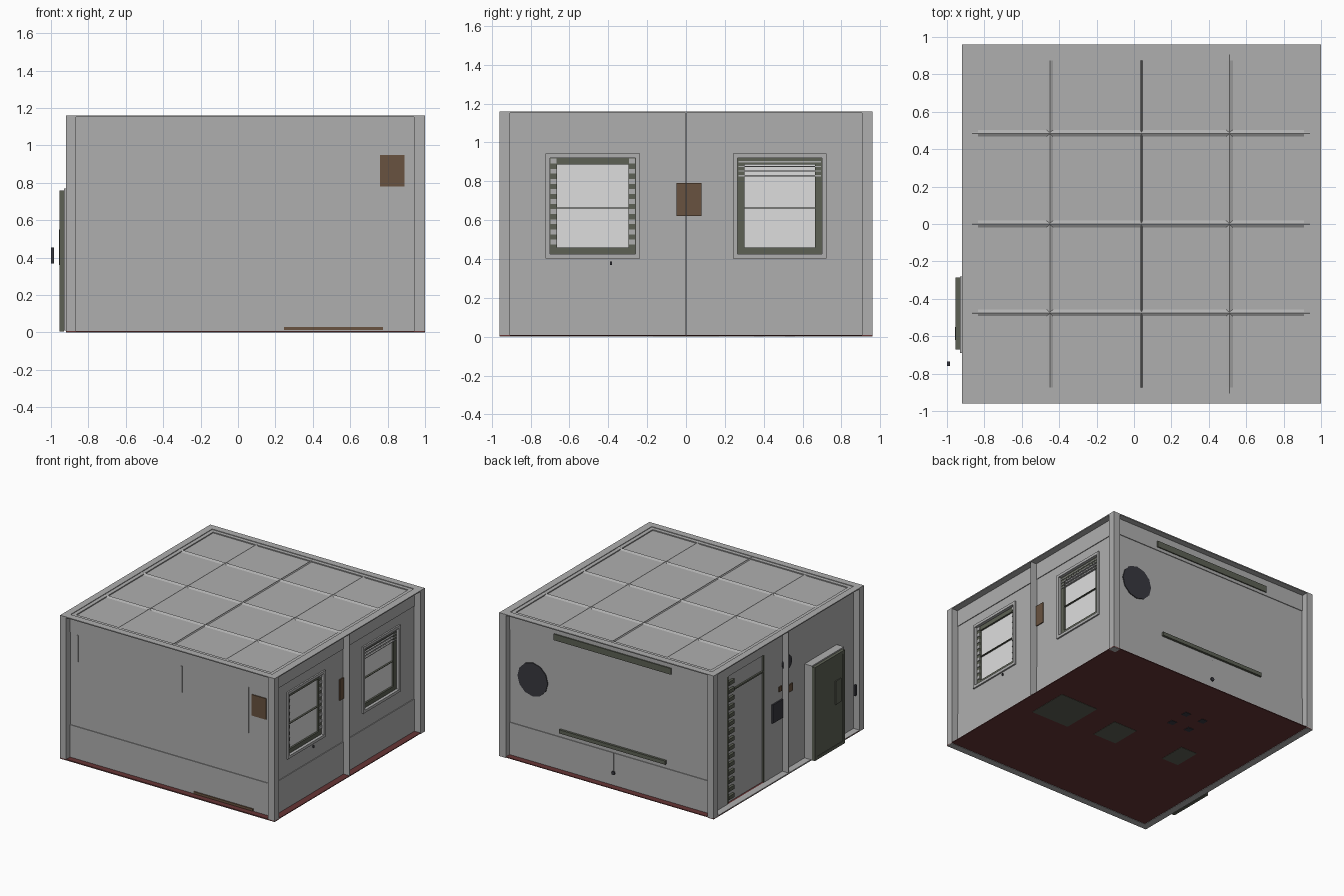
import bpy, bmesh, math
from mathutils import Matrix, Vector

if "Cube" in bpy.data.objects:
    bpy.data.objects.remove(bpy.data.objects["Cube"])


def material(name, r, g, b):
    m = bpy.data.materials.new(name)
    m.diffuse_color = (r, g, b, 1)
    m.use_nodes = True
    m.node_tree.nodes["Principled BSDF"].inputs["Base Color"].default_value = m.diffuse_color
    return m


GREY = material("wall grey", 0.43, 0.43, 0.43)
PANE = material("pale pane", 0.73, 0.73, 0.73)
BROWN = material("brown", 0.14, 0.085, 0.05)
OLIVE = material("dark olive", 0.11, 0.12, 0.09)
RED = material("floor red", 0.13, 0.035, 0.035)
DARK = material("charcoal", 0.04, 0.04, 0.05)

X0, X1, Y0, Y1, TOP = -0.92, 1.0, -0.96, 0.96, 1.16   # outer shell
WX0, WX1, WY0, WY1 = -0.865, 0.94, -0.905, 0.905      # wall faces
T = 0.03                                              # wall thickness


def finish(name, bm, mat):
    me = bpy.data.meshes.new(name)
    bmesh.ops.recalc_face_normals(bm, faces=bm.faces)
    bm.to_mesh(me)
    bm.free()
    me.materials.append(mat)
    ob = bpy.data.objects.new(name, me)
    bpy.context.collection.objects.link(ob)
    return ob


def boxes(name, items, mat):
    """One object from boxes given as (x0, x1, y0, y1, z0, z1)."""
    bm = bmesh.new()
    for a, b, c, d, e, f in items:
        m = Matrix.Translation(((a + b) / 2, (c + d) / 2, (e + f) / 2))
        m = m @ Matrix.Diagonal((b - a, d - c, f - e, 1))
        bmesh.ops.create_cube(bm, size=1, matrix=m)
    return finish(name, bm, mat)


def ridge(name, p, q, half, height, mat):
    """Low triangular strip from p to q."""
    p, q = Vector(p), Vector(q)
    side = (q - p).normalized().cross(Vector((0, 0, 1))) * half
    bm = bmesh.new()
    ends = [[bm.verts.new(e + o) for o in (-side, side, Vector((0, 0, height)))] for e in (p, q)]
    for i in range(3):
        j = (i + 1) % 3
        bm.faces.new((ends[0][i], ends[0][j], ends[1][j], ends[1][i]))
    bm.faces.new(ends[0])
    bm.faces.new(ends[1])
    return finish(name, bm, mat)


def disc(name, center, radius, depth, axis, mat, sides=12):
    bm = bmesh.new()
    rot = Matrix.Rotation(math.pi / 2, 4, axis)
    bmesh.ops.create_cone(bm, cap_ends=True, segments=sides, radius1=radius, radius2=radius,
                          depth=depth, matrix=Matrix.Translation(center) @ rot)
    return finish(name, bm, mat)


# Floor, with grey edging below the front and left sides
boxes("floor", [(X0, X1, Y0, Y1, 0.003, 0.009)], RED)
boxes("floor_edging", [(X0, X1, Y0, WY0, 0, 0.005), (X0, WX0, Y0, Y1, 0, 0.01)], GREY)
boxes("floor_plates", [(0.5, 0.84, -0.17, 0.17, 0.001, 0.005),
                       (0.07, 0.28, -0.13, 0.11, 0.001, 0.005),
                       (-0.49, -0.34, -0.08, 0.14, 0.001, 0.005)], OLIVE)
boxes("floor_feet", [(x, x + 0.05, y, y + 0.05, 0, 0.006)
                     for x in (-0.24, -0.08) for y in (0.35, 0.51)], DARK)

# Corner posts and top rim
boxes("corner_posts", [(a, b, c, d, 0, TOP - 0.005) for a, b in ((X0, WX0), (WX1, X1))
                       for c, d in ((Y0, WY0), (WY1, Y1))], GREY)
boxes("top_rim", [(X0, X1, Y0, WY0, 1.152, TOP), (X0, X1, WY1, Y1, 1.152, TOP),
                  (X0, WX0, WY0, WY1, 1.152, TOP), (WX1, X1, WY0, WY1, 1.152, TOP)], GREY)

# Thin fins where the wall halves meet
boxes("wall_fins", [(a, b, -0.002, 0.002, 0.005, TOP - 0.005)
                    for a, b in ((X0, WX0), (WX1, X1))], GREY)

# Walls: each is a plain panel, with slightly proud bands at bottom and top
LOW, HIGH, P = 0.27, 1.02, 0.006
bands = ((0.005, LOW), (HIGH, 1.155))
boxes("front_wall", [(WX0, WX1, WY0, WY0 + T, 0.005, 1.155)]
      + [(WX0, WX1, WY0 - P, WY0 + T, a, b) for a, b in bands], GREY)
boxes("back_wall", [(WX0, WX1, WY1 - T, WY1, 0.005, 1.155)]
      + [(WX0, WX1, WY1 - T, WY1 + P, a, b) for a, b in bands], GREY)

# Right wall has two window openings, left wall one tall opening
WINDOWS = ((-0.70, -0.26), (0.265, 0.70))
Z0, Z1 = 0.425, 0.92
piers = ((WY0, -0.70), (-0.26, 0.265), (0.70, WY1))
boxes("right_wall", [(WX1 - T, WX1, WY0, WY1, LOW, Z0), (WX1 - T, WX1, WY0, WY1, Z1, HIGH)]
      + [(WX1 - T, WX1, a, b, Z0, Z1) for a, b in piers]
      + [(WX1 - T, WX1 + P, WY0, WY1, a, b) for a, b in bands], GREY)
D0, D1, DTOP = 0.23, 0.71, 1.04
boxes("left_wall", [(WX0, WX0 + T, WY0, D0, 0.005, 1.155), (WX0, WX0 + T, D1, WY1, 0.005, 1.155),
                    (WX0, WX0 + T, D0, D1, DTOP, 1.155)], GREY)


def frame(name, x0, x1, y0, y1, z0, z1, w, mat):
    """Rectangular frame lying in the yz plane, w wide."""
    boxes(name, [(x0, x1, y0, y0 + w, z0, z1), (x0, x1, y1 - w, y1, z0, z1),
                 (x0, x1, y0 + w, y1 - w, z0, z0 + w), (x0, x1, y0 + w, y1 - w, z1 - w, z1)], mat)


# Windows
for i, (a, b) in enumerate(WINDOWS):
    n = "window_%d_" % (i + 1)
    frame(n + "trim", WX1 - 0.005, WX1 + 0.012, a - 0.022, b + 0.022, Z0 - 0.022, Z1 + 0.022, 0.022, GREY)
    frame(n + "frame", WX1 - 0.035, WX1 - 0.012, a, b, Z0, Z1, 0.035, OLIVE)
    boxes(n + "pane", [(WX1 - 0.034, WX1 - 0.026, a + 0.02, b - 0.02, Z0 + 0.02, Z1 - 0.02)], PANE)
    boxes(n + "sash_bar", [(WX1 - 0.03, WX1 - 0.012, a + 0.035, b - 0.035, 0.66, 0.665)], OLIVE)
# Slats: beside the first window, across the top of the second
boxes("side_slats", [(WX1 - 0.02, WX1 - 0.006, y, y + 0.03, Z0 + 0.05 + k * 0.052, Z0 + 0.075 + k * 0.052)
                     for k in range(9) for y in (-0.697, -0.293)], GREY)
boxes("top_slats", [(WX1 - 0.02, WX1 - 0.006, 0.27, 0.695, 0.825 + k * 0.024, 0.831 + k * 0.024)
                    for k in range(4)], GREY)
boxes("window_latch", [(WX1, WX1 + 0.012, -0.39, -0.38, 0.37, 0.386)], DARK)

# Tall glazed opening in the left wall
boxes("tall_pane", [(WX0 + 0.015, WX0 + 0.025, D0, D1, 0.01, DTOP)], GREY)
boxes("tall_frame", [(WX0 + 0.002, WX0 + 0.02, D1 - 0.02, D1, 0.01, DTOP),
                     (WX0 + 0.002, WX0 + 0.02, D0, D0 + 0.012, 0.01, DTOP),
                     (WX0 + 0.002, WX0 + 0.02, D0, D1 - 0.1, 0.9, 0.912)], OLIVE)
boxes("tall_hinges", [(WX0 - 0.005, WX0 + 0.02, D1 - 0.09, D1 - 0.02, 0.04 + k * 0.066, 0.07 + k * 0.066)
                      for k in range(15)], OLIVE)

# Ceiling and its ridge grid
boxes("ceiling", [(WX0, WX1, WY0, WY1, 1.135, 1.147)], GREY)
for x, w in ((-0.45, 0.018), (0.04, 0.006), (0.51, 0.018)):
    ridge("ceiling_ridge_long", (x, WY0, 1.147), (x, WY1, 1.147), w, 0.009, GREY)
for y in (-0.475, 0.0, 0.485):
    ridge("ceiling_ridge_cross", (WX0, y, 1.147), (WX1, y, 1.147), 0.018, 0.011, GREY)

# Front wall fittings
boxes("front_panel", [(0.76, 0.89, WY0 - 0.008, WY0, 0.78, 0.95)], BROWN)
boxes("front_base_strip", [(0.245, 0.775, WY0 - 0.014, WY0, 0.012, 0.03)], BROWN)
boxes("front_slots", [(x, x + 0.013, WY0 - 0.008, WY0, 0.795, 1.01) for x in (-0.805, 0.123)]
      + [(0.73, 0.733, WY0 - 0.008, WY0, 0.63, 1.0)], GREY)

# Right wall fitting
boxes("right_panel", [(WX1, WX1 + 0.008, -0.05, 0.08, 0.62, 0.79)], BROWN)

# Back wall: board rails, round clock, cord with knob
boxes("board_rails", [(-0.51, 0.54, WY1, WY1 + 0.015, 1.045, 1.095),
                      (-0.46, 0.49, WY1, WY1 + 0.018, 0.305, 0.335)], OLIVE)
disc("back_clock", (0.735, WY1, 0.67), 0.135, 0.014, 'X', DARK)
boxes("cord", [(0.008, 0.012, WY1, WY1 + 0.01, 0.12, 0.27)], GREY)
disc("cord_knob", (0.01, WY1 + 0.005, 0.11), 0.016, 0.02, 'X', DARK, 8)

# Left wall fittings
boxes("left_box", [(WX0 - 0.012, WX0, 0.01, 0.14, 0.45, 0.6)], DARK)
disc("left_clock", (WX0, -0.05, 0.87), 0.06, 0.016, 'Y', DARK)
boxes("left_plates", [(WX0 - 0.008, WX0, -0.12, -0.07, 0.62, 0.68),
                      (WX0 - 0.008, WX0, 0.02, 0.05, 0.67, 0.71)], BROWN)

# Door, its surround, plate and outer knob
boxes("door_surround", [(-0.93, WX0 + 0.005, -0.69, -0.28, 0.01, 0.77)], GREY)
boxes("door", [(-0.95, -0.93, -0.67, -0.285, 0.005, 0.76)], OLIVE)
frame("door_border", -0.954, -0.95, -0.67, -0.285, 0.005, 0.76, 0.025, OLIVE)
boxes("door_plate", [(-0.956, -0.95, -0.62, -0.55, 0.36, 0.55)], OLIVE)
boxes("outer_knob", [(-1.0, -0.983, -0.76, -0.735, 0.37, 0.455)], DARK)
